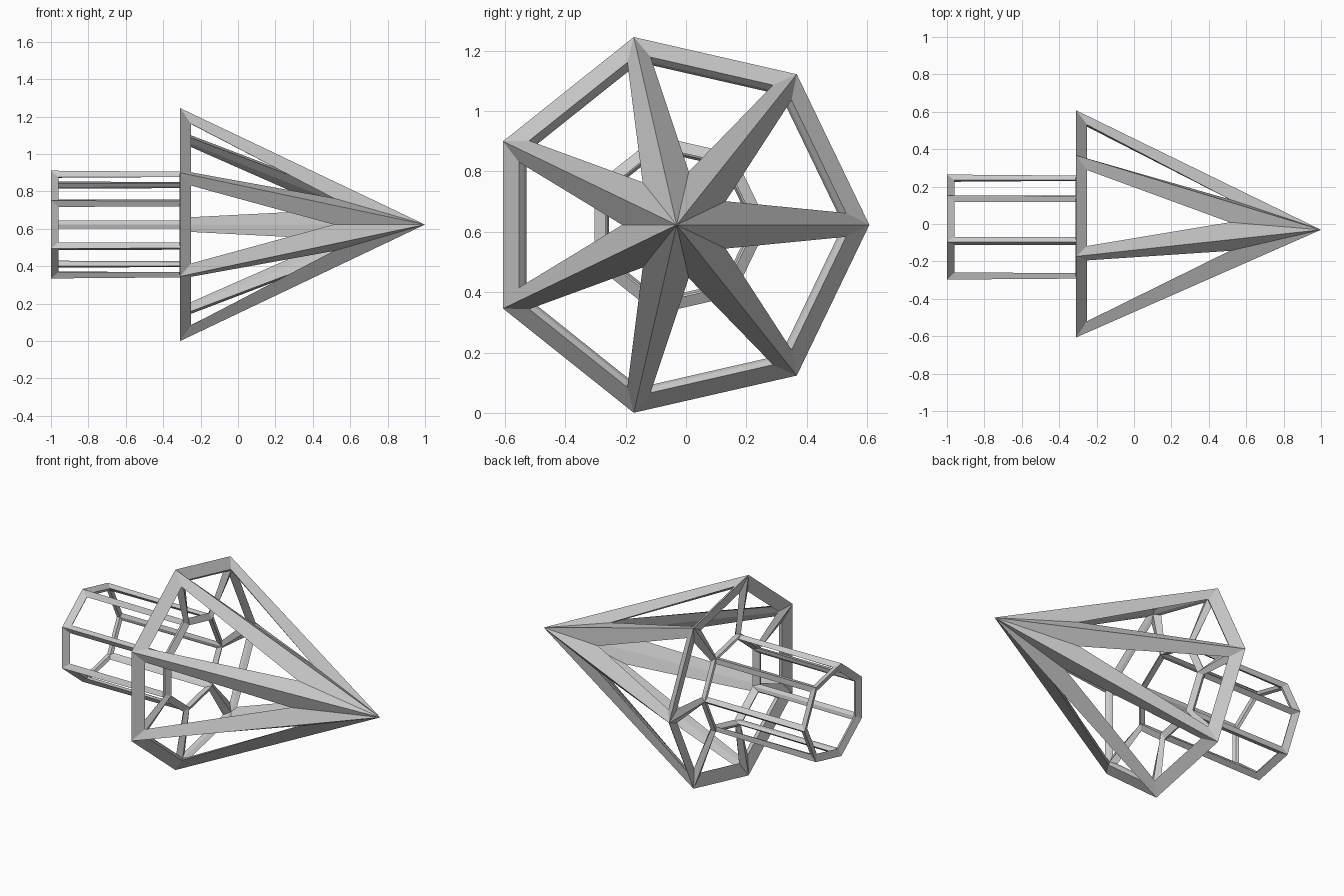
import bpy
import bmesh
import math
from mathutils import Vector

cube = bpy.data.objects.get("Cube")
if cube:
    bpy.data.objects.remove(cube, do_unlink=True)

SIDES = 7
CENTRE = Vector((0, -0.031, 0.623))

# One plain grey for the whole frame
grey = bpy.data.materials.new("plain_grey")
grey.use_nodes = True
colour = (0.6, 0.6, 0.6, 1)
grey.diffuse_color = colour
grey.node_tree.nodes["Principled BSDF"].inputs["Base Color"].default_value = colour

bm = bmesh.new()


def add_ring(x, radius):
    """Seven-sided ring around the x axis, one corner towards +y."""
    ring = []
    for i in range(SIDES):
        a = math.tau * i / SIDES
        offset = Vector((x, radius * math.cos(a), radius * math.sin(a)))
        ring.append(bm.verts.new(CENTRE + offset))
    return ring


# Arrow cage: pointed head, flat shoulder, straight shaft, closed tail
tip = bm.verts.new(CENTRE + Vector((0.914, 0, 0)))
head = add_ring(-0.29, 0.60)
neck = add_ring(-0.29, 0.276)
tail = add_ring(-0.985, 0.276)

for i in range(SIDES):
    j = (i + 1) % SIDES
    bm.faces.new((tip, head[i], head[j]))
    for a, b in ((head, neck), (neck, tail)):
        bm.faces.new((a[i], b[i], b[j], a[j]))
bm.faces.new(tail)
bmesh.ops.recalc_face_normals(bm, faces=bm.faces)

mesh = bpy.data.meshes.new("arrow_frame")
bm.to_mesh(mesh)
bm.free()
mesh.materials.append(grey)
frame = bpy.data.objects.new("arrow_frame", mesh)
bpy.context.collection.objects.link(frame)

# Turn every edge into a bar whose thickness follows the edge lengths
bars = frame.modifiers.new("bars", 'WIREFRAME')
bars.thickness = 0.127
bars.offset = 0
bars.use_even_offset = True
bars.use_relative_offset = True
bars.use_replace = True
